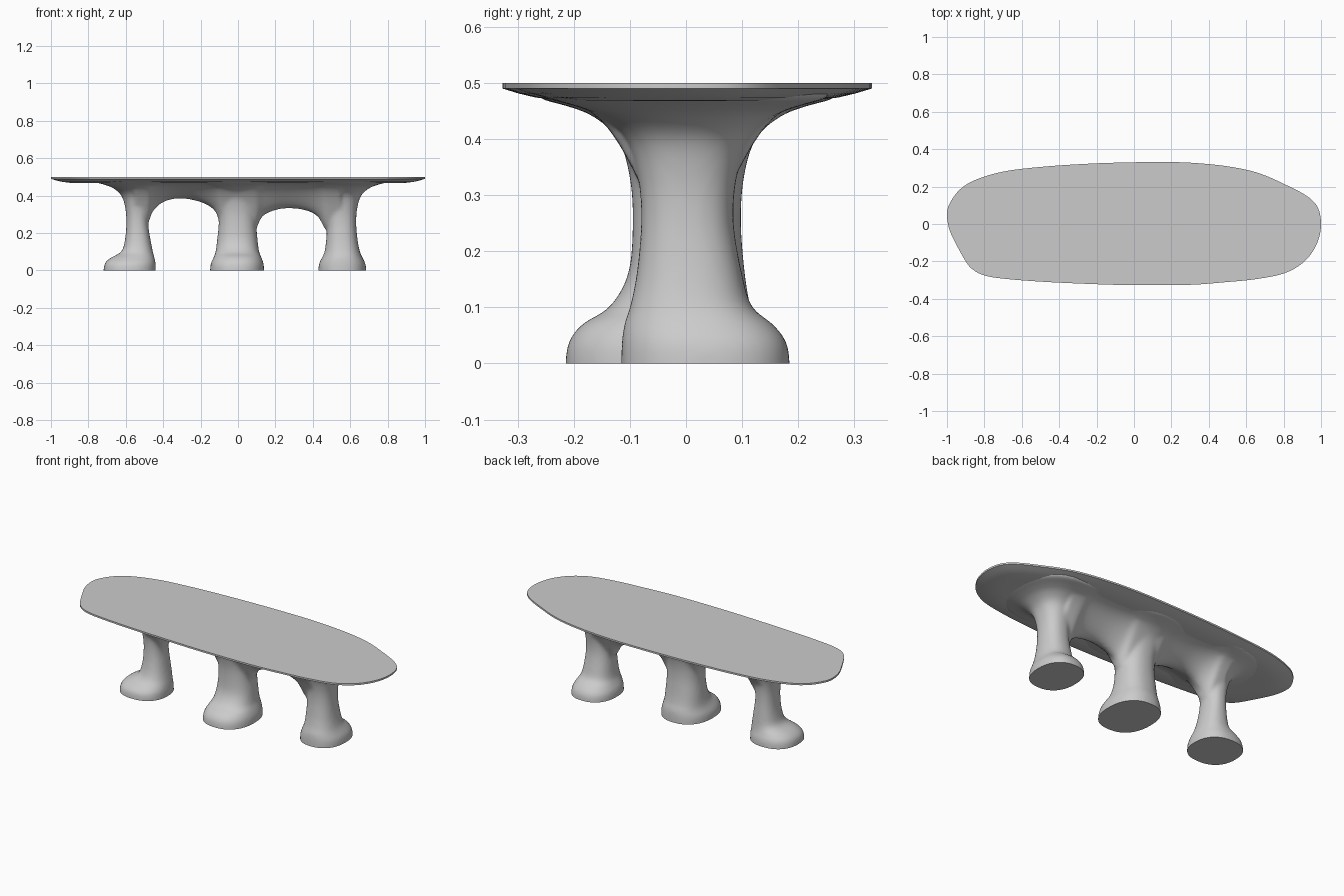
import bpy, bmesh, math

if "Cube" in bpy.data.objects:
    bpy.data.objects.remove(bpy.data.objects["Cube"])

# ---------- helpers ----------
def spline(pts, steps, closed=False):
    """Catmull-Rom through tuples of any size."""
    n = len(pts)
    at = (lambda i: pts[i % n]) if closed else (lambda i: pts[max(0, min(n - 1, i))])
    out = []
    for i in range(n if closed else n - 1):
        p0, p1, p2, p3 = (at(i + k) for k in (-1, 0, 1, 2))
        for s in range(steps):
            t = s / steps
            out.append(tuple(0.5 * (2 * b + (c - a) * t + (2 * a - 5 * b + 4 * c - d) * t * t
                                    + (3 * b - a - 3 * c + d) * t ** 3)
                             for a, b, c, d in zip(p0, p1, p2, p3)))
    if not closed:
        out.append(tuple(pts[-1]))
    return out

def loft(bm, rings):
    """Skin closed rings and cap both ends."""
    vs = [[bm.verts.new(p) for p in r] for r in rings]
    faces = [bm.faces.new(vs[0]), bm.faces.new(vs[-1])]
    for a, b in zip(vs, vs[1:]):
        for i in range(len(a)):
            j = (i + 1) % len(a)
            faces.append(bm.faces.new((a[i], a[j], b[j], b[i])))
    bmesh.ops.recalc_face_normals(bm, faces=faces)

def make_object(name, bm):
    me = bpy.data.meshes.new(name)
    bm.to_mesh(me)
    bm.free()
    ob = bpy.data.objects.new(name, me)
    bpy.context.collection.objects.link(ob)
    return ob

def shade(ob, angle):
    bpy.ops.object.select_all(action='DESELECT')
    ob.select_set(True)
    bpy.context.view_layer.objects.active = ob
    bpy.ops.object.shade_smooth_by_angle(angle=math.radians(angle))

# ---------- table top: free-form outline with a tapered underside ----------
outline = [(1, 0), (.99, .07), (.96, .12), (.9, .165), (.8, .215), (.7, .26), (.6, .29),
           (.45, .315), (.25, .33), (0, .33), (-.25, .322), (-.5, .305), (-.7, .28),
           (-.85, .235), (-.93, .185), (-.98, .12), (-1, .06), (-.99, -.02), (-.96, -.09),
           (-.9, -.2), (-.86, -.245), (-.8, -.275), (-.7, -.292), (-.5, -.308), (-.25, -.32),
           (0, -.327), (.3, -.325), (.5, -.31), (.65, -.295), (.8, -.265), (.9, -.21),
           (.96, -.14), (.99, -.07)]
edge = spline(outline, 4, closed=True)
bm = bmesh.new()
loft(bm, [[(x * (1 - d), y * (1 - 3 * d), z) for x, y in edge]
          for d, z in ((0, .5), (0, .49), (.03, .481), (.06, .474), (.1, .469), (.14, .468))])
shade(make_object("table_top", bm), 35)

# ---------- legs: rings of (z, x0, x1, y0, y1), flaring into the top ----------
legs = [
    [(-.04, -.72, -.44, -.17, .11), (.03, -.715, -.44, -.168, .108), (.065, -.685, -.446, -.14, .095),
     (.1, -.625, -.455, -.105, .085), (.16, -.605, -.467, -.085, .08), (.25, -.597, -.48, -.075, .075)],
    [(-.04, -.15, .14, -.215, .13), (.03, -.147, .138, -.212, .13), (.07, -.13, .125, -.185, .125),
     (.1, -.12, .113, -.137, .115), (.16, -.112, .105, -.103, .105), (.25, -.103, .098, -.095, .098)],
    [(-.04, .43, .685, -.115, .185), (.03, .432, .683, -.115, .182), (.07, .45, .665, -.11, .155),
     (.1, .463, .652, -.1, .118), (.16, .471, .64, -.088, .1), (.25, .478, .632, -.08, .085)],
]
flare = [(.33, .005), (.4, .026), (.44, .07), (.458, .115), (.474, .17), (.495, .175)]

def leg_ring(z, x0, x1, y0, y1, n=48):
    def c(v):
        return math.copysign(abs(v) ** .86, v)
    return [((x0 + x1) / 2 + (x1 - x0) / 2 * c(math.cos(2 * math.pi * i / n)),
             (y0 + y1) / 2 + (y1 - y0) / 2 * c(math.sin(2 * math.pi * i / n)), z) for i in range(n)]

bm = bmesh.new()
for rows in legs:
    z, x0, x1, y0, y1 = rows[-1]
    rows = rows + [(fz, x0 - g, x1 + g, y0 - g, y1 + g) for fz, g in flare]
    loft(bm, [leg_ring(*r) for r in spline(rows, 4)])

# ---------- arched ridge joining the legs: (x, underside height) ----------
arch = [(-.55, .25), (-.485, .25), (-.455, .315), (-.4, .365), (-.31, .385), (-.2, .365),
        (-.125, .32), (-.09, .25), (0, .22), (.09, .22), (.13, .287), (.2, .322), (.28, .332),
        (.37, .318), (.43, .283), (.475, .21), (.55, .21)]
ys = [-.26 + .02 * i for i in range(27)]
loft(bm, [[(x, y, .474 - (.474 - b) * math.exp(-(y / .11) ** 2)) for y in ys]
          + [(x, .26, .495), (x, -.26, .495)] for x, b in spline(arch, 4)])
raw = make_object("base_raw", bm)

# ---------- fuse and soften the base ----------
m = raw.modifiers.new("fuse", 'REMESH')
m.mode, m.voxel_size = 'VOXEL', .009
m = raw.modifiers.new("soften", 'SMOOTH')
m.factor, m.iterations = .5, 10
bpy.context.view_layer.update()
fused = raw.evaluated_get(bpy.context.evaluated_depsgraph_get())
bm = bmesh.new()
bm.from_mesh(fused.to_mesh())
bpy.data.objects.remove(raw)

# Cut the feet flat on the floor
bmesh.ops.bisect_plane(bm, geom=bm.verts[:] + bm.edges[:] + bm.faces[:], dist=1e-5,
                       plane_co=(0, 0, 0), plane_no=(0, 0, 1), clear_inner=True)
bmesh.ops.holes_fill(bm, edges=[e for e in bm.edges if e.is_boundary], sides=0)
bmesh.ops.recalc_face_normals(bm, faces=bm.faces[:])
shade(make_object("arched_base", bm), 50)
